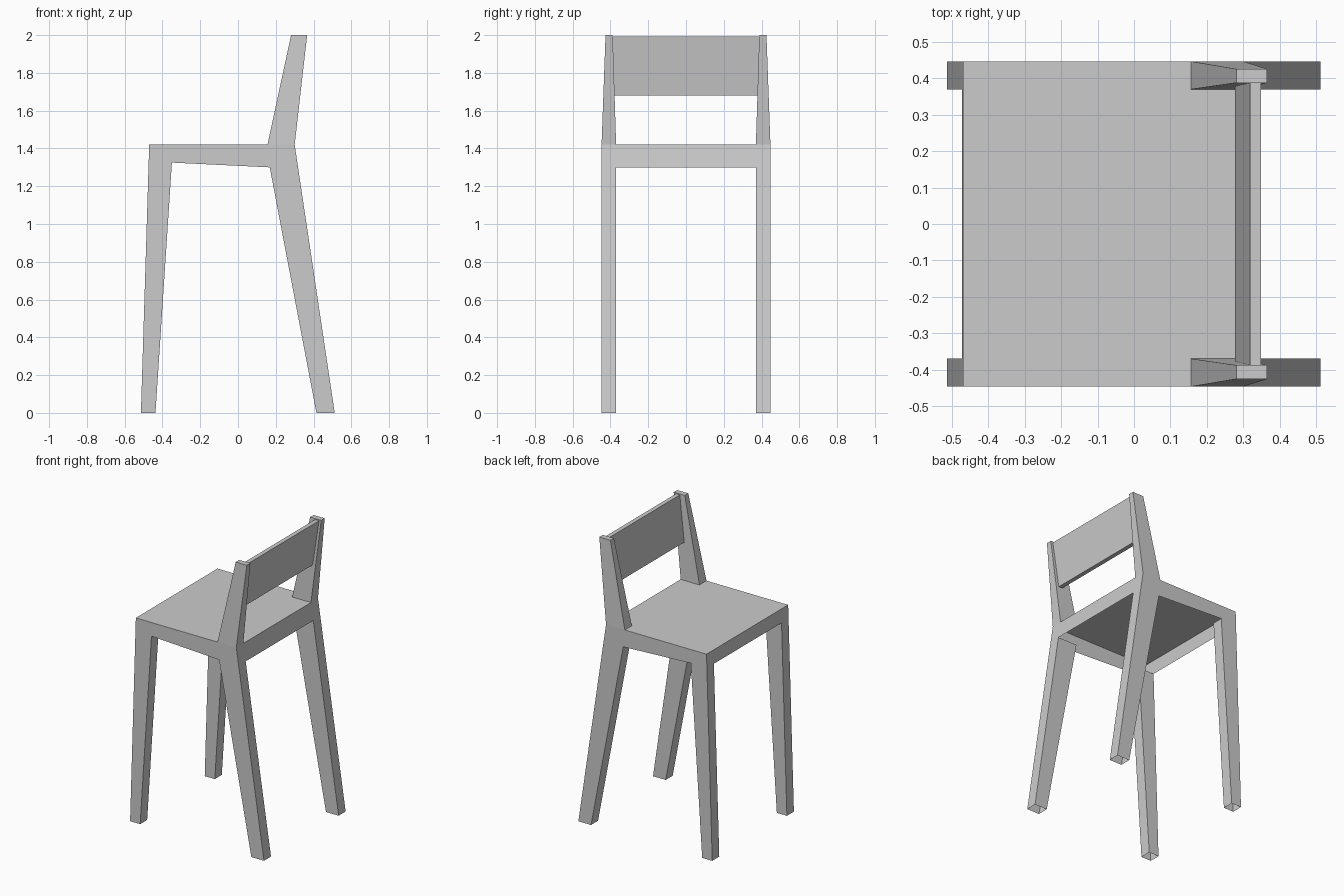
import bpy
import bmesh

if "Cube" in bpy.data.objects:
    bpy.data.objects.remove(bpy.data.objects["Cube"])


def make_object(name, faces, mirror=False):
    """Build an object from polygons, weld shared corners, face outward."""
    bm = bmesh.new()
    for pts in faces:
        bm.faces.new([bm.verts.new(p) for p in pts])
    bmesh.ops.remove_doubles(bm, verts=bm.verts, dist=1e-4)
    bmesh.ops.recalc_face_normals(bm, faces=bm.faces)
    mesh = bpy.data.meshes.new(name)
    bm.to_mesh(mesh)
    bm.free()
    ob = bpy.data.objects.new(name, mesh)
    bpy.context.collection.objects.link(ob)
    if mirror:
        mod = ob.modifiers.new("mirror", 'MIRROR')
        mod.use_axis = (False, True, False)
    return ob


def tube(low, high, y_low, y_high, cap_low=False, cap_high=False):
    """Tapered four-sided tube between two x-z segments, with optional caps."""
    def ring(seg, ys):
        (xa, za), (xb, zb) = seg
        return [(xa, ys[0], za), (xb, ys[0], zb), (xb, ys[1], zb), (xa, ys[1], za)]
    a, b = ring(low, y_low), ring(high, y_high)
    faces = [(a[i], a[(i + 1) % 4], b[(i + 1) % 4], b[i]) for i in range(4)]
    if cap_low:
        faces.append(a[::-1])
    if cap_high:
        faces.append(b)
    return faces


W = 0.447                 # half width of the chair
LEG_Y = (0.37, W)         # leg extent across the chair

# Key points of the side outline (x, z)
front_low, front_high = (-0.473, 1.325), (-0.47, 1.42)
front_in, back_in = (-0.35, 1.325), (0.168, 1.30)
back_low, back_high = (0.318, 1.30), (0.30, 1.42)

# Seat: thin top sheet with apron sheets hanging on all four sides
outline = [front_low, front_in, back_in, back_low, back_high, front_high]
seat_faces = [[(x, y, z) for x, z in outline] for y in (-W, W)]
for (xa, za), (xb, zb) in ((front_low, front_high), (front_high, back_high),
                           (back_high, back_low)):
    seat_faces.append([(xa, -W, za), (xa, W, za), (xb, W, zb), (xb, -W, zb)])
make_object("seat", seat_faces)

# Legs: hollow, open at both ends
make_object("front_legs", tube(((-0.514, 0), (-0.437, 0)), (front_low, front_in),
                               LEG_Y, LEG_Y), mirror=True)
make_object("back_legs", tube(((0.415, 0), (0.512, 0)), (back_in, back_low),
                              LEG_Y, LEG_Y), mirror=True)

# Back posts: taper upward from the seat
TOP_Y = (0.388, 0.426)
make_object("back_posts", tube(((0.156, 1.42), back_high), ((0.281, 2.0), (0.366, 2.0)),
                               LEG_Y, TOP_Y, cap_high=True), mirror=True)

# Backrest: slanted panel between the posts
make_object("backrest", tube(((0.278, 1.68), (0.308, 1.68)), ((0.319, 1.993), (0.349, 1.993)),
                             (-0.379, 0.379), (-0.388, 0.388), True, True))
